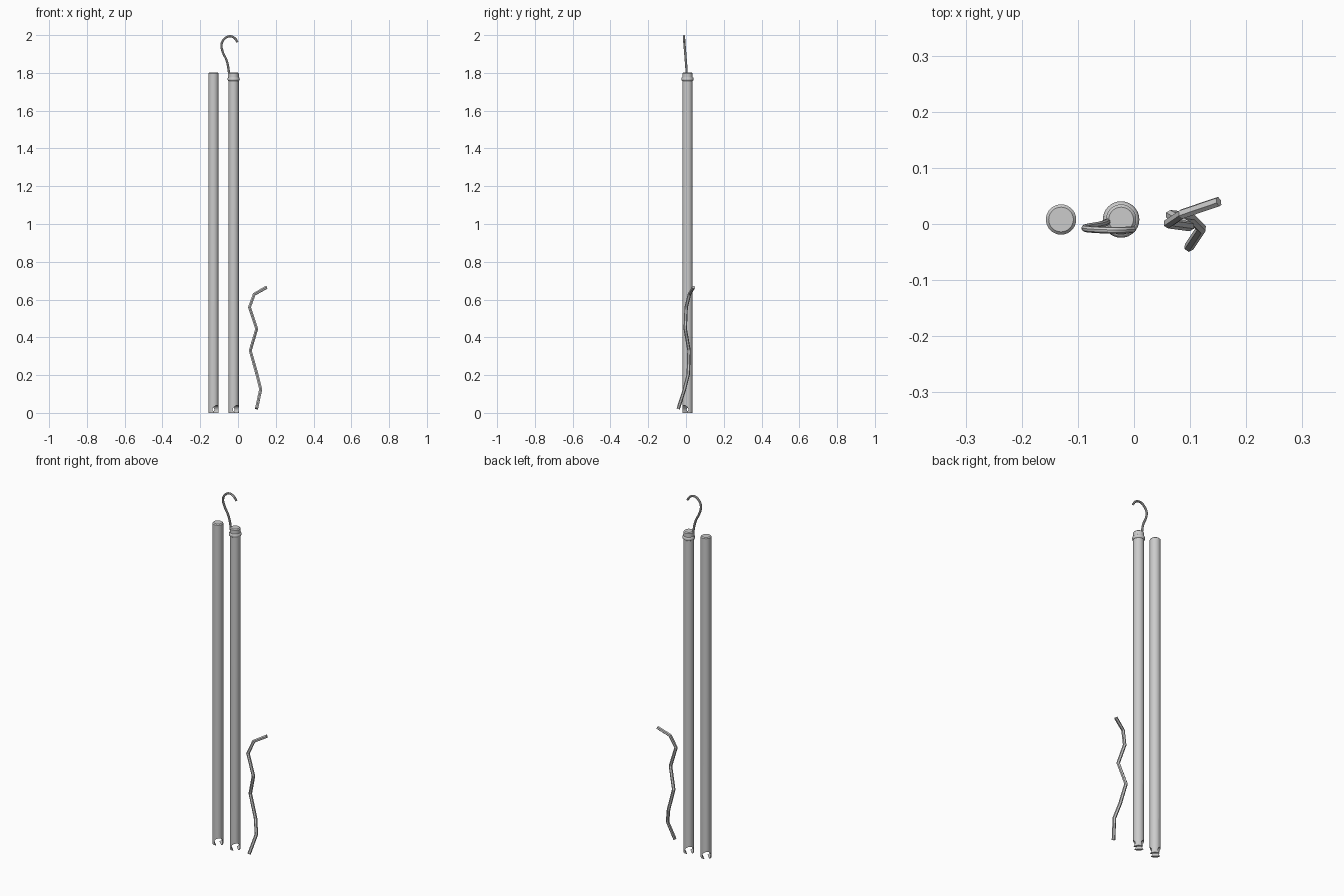
import bpy, bmesh
from math import pi, radians
from mathutils import Matrix

if "Cube" in bpy.data.objects:
    bpy.data.objects.remove(bpy.data.objects["Cube"])

H, R = 1.803, 0.027


def activate(ob):
    bpy.ops.object.select_all(action='DESELECT')
    ob.select_set(True)
    bpy.context.view_layer.objects.active = ob


def cylinder(name, r, depth, matrix, sides=32, chamfer=0.0):
    bm = bmesh.new()
    bmesh.ops.create_cone(bm, cap_ends=True, segments=sides, radius1=r, radius2=r, depth=depth)
    if chamfer:
        top = [e for e in bm.edges if all(v.co.z > 0 for v in e.verts)]
        bmesh.ops.bevel(bm, geom=top, offset=chamfer, segments=1, affect='EDGES')
    bm.transform(matrix)
    me = bpy.data.meshes.new(name)
    bm.to_mesh(me)
    bm.free()
    ob = bpy.data.objects.new(name, me)
    bpy.context.collection.objects.link(ob)
    return ob


def rod(name, pts, r, smooth):
    cu = bpy.data.curves.new(name, 'CURVE')
    cu.dimensions = '3D'
    cu.bevel_depth = r
    cu.bevel_resolution = 2 if smooth else 1
    cu.use_fill_caps = True
    if smooth:
        sp = cu.splines.new('BEZIER')
        sp.bezier_points.add(len(pts) - 1)
        sp.resolution_u = 5
        for b, p in zip(sp.bezier_points, pts):
            b.co = p
            b.handle_left_type = b.handle_right_type = 'AUTO'
    else:
        sp = cu.splines.new('POLY')
        sp.points.add(len(pts) - 1)
        for b, p in zip(sp.points, pts):
            b.co = (*p, 1)
        sp.use_smooth = False
    ob = bpy.data.objects.new(name, cu)
    bpy.context.collection.objects.link(ob)
    activate(ob)
    bpy.ops.object.convert(target='MESH')
    if smooth:
        bpy.ops.object.shade_smooth_by_angle(angle=radians(40))
    return ob


# Two poles with a rounded notch across the foot
for name, x in (("plain_pole", -0.13), ("hooked_pole", -0.023)):
    pole = cylinder(name, R, H, Matrix.Translation((x, 0.008, H / 2)), chamfer=0.005)
    cut = cylinder(name + "_notch_cutter", 0.022, 0.2,
                   Matrix.Translation((x, 0.008, 0.018))
                   @ Matrix.Rotation(-pi / 4, 4, 'Z') @ Matrix.Rotation(pi / 2, 4, 'Y'), 24)
    cut.hide_render = True
    mod = pole.modifiers.new("notch", 'BOOLEAN')
    mod.operation, mod.solver, mod.object = 'DIFFERENCE', 'EXACT', cut
    activate(pole)
    bpy.ops.object.modifier_apply(modifier=mod.name)
    bpy.data.objects.remove(cut)
    bpy.ops.object.shade_smooth_by_angle(angle=radians(30))

# Binding ring near the top of the hooked pole
bpy.ops.mesh.primitive_torus_add(location=(-0.023, 0.008, 1.767), major_radius=0.026,
                                 minor_radius=0.0065, major_segments=32, minor_segments=8)
ring = bpy.context.object
ring.name = "binding_ring"
ring.scale.z = 1.6
bpy.ops.object.shade_smooth_by_angle(angle=radians(50))

# Curved wire hook
rod("hook", [(-0.046, 0.005, 1.765), (-0.049, 0.003, 1.81), (-0.060, -0.001, 1.865),
             (-0.082, -0.005, 1.915), (-0.087, -0.008, 1.953), (-0.070, -0.010, 1.982),
             (-0.045, -0.011, 1.994), (-0.019, -0.011, 1.985), (-0.002, -0.010, 1.963)],
    0.006, True)

# Crooked stick
rod("crooked_stick", [(0.098, -0.041, 0.022), (0.120, -0.008, 0.125), (0.100, 0.012, 0.205),
                      (0.065, 0.016, 0.33), (0.099, -0.004, 0.445), (0.061, 0.001, 0.56),
                      (0.086, 0.018, 0.628), (0.151, 0.040, 0.665)], 0.009, False)
